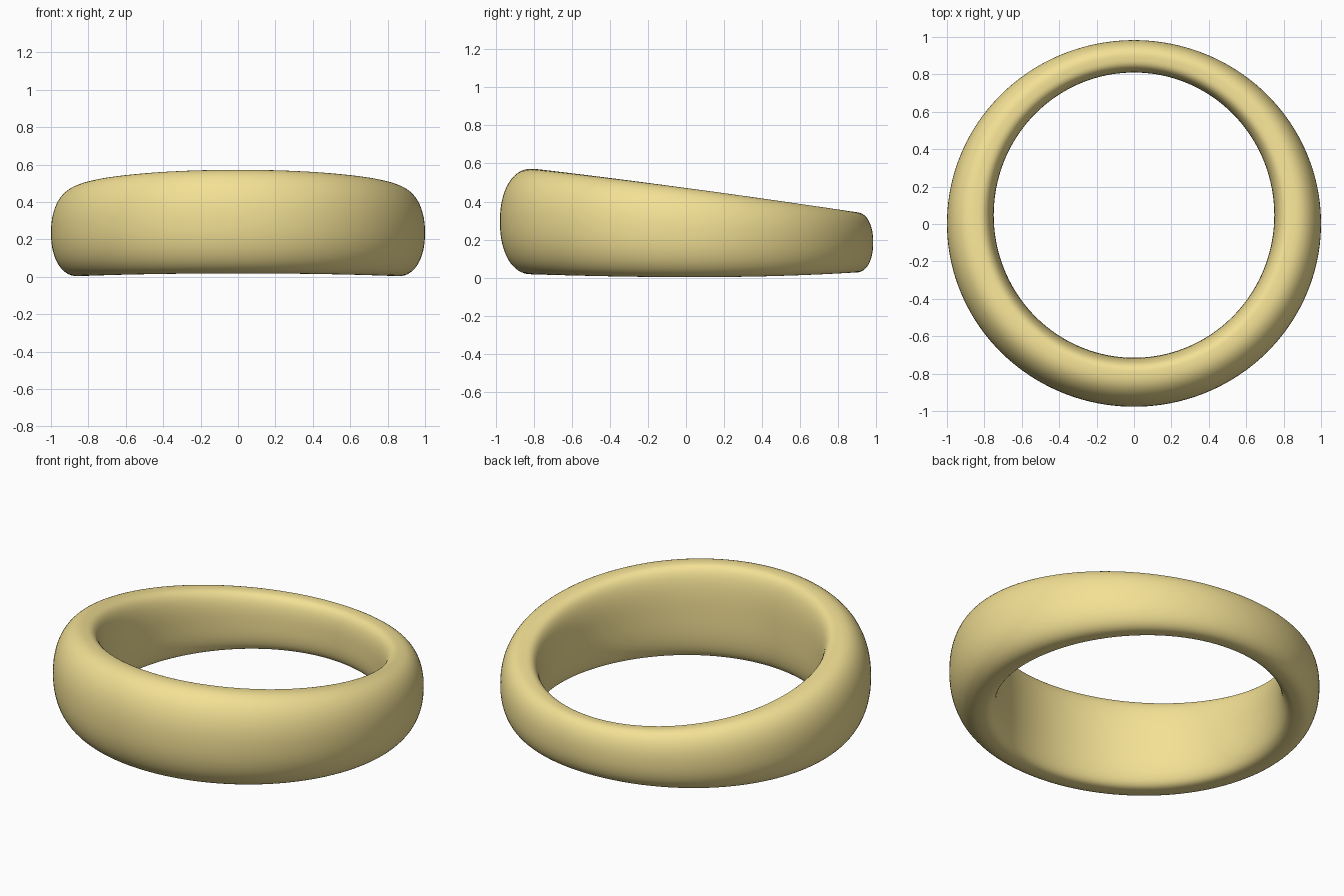
import bpy, bmesh, math

if "Cube" in bpy.data.objects:
    bpy.data.objects.remove(bpy.data.objects["Cube"])

SEG, SIDES = 160, 64


def power(v, p):
    return math.copysign(abs(v) ** p, v)


def section(t):
    """Domed outside, flatter rounded inside; height and width change around the ring."""
    c, s = math.cos(t), math.sin(t)
    inner = (0.75 * c, 0.0475 + 0.7625 * s)
    outer = (c, 0.003 + 0.98 * s)
    crest = 0.43 + 0.06 * s
    y = inner[1] + (outer[1] - inner[1]) * crest
    top = 0.463 - 0.134 * y + 0.008 * c * c
    bottom = 0.003 + s * s * (0.02 + 0.005 * s)
    mid, half = (top + bottom) / 2, (top - bottom) / 2
    for j in range(SIDES):
        a = 2 * math.pi * j / SIDES
        ca, sa = math.cos(a), math.sin(a)
        if ca >= 0:
            u, v = crest + (1 - crest) * power(ca, 0.92), power(sa, 0.92)
        else:
            u, v = crest + crest * power(ca, 0.6), power(sa, 0.75)
        yield (inner[0] + (outer[0] - inner[0]) * u,
               inner[1] + (outer[1] - inner[1]) * u, mid + half * v)


# Tapered ring band: sweep the section round a closed loop
bm = bmesh.new()
rings = [[bm.verts.new(p) for p in section(2 * math.pi * i / SEG)] for i in range(SEG)]
for i in range(SEG):
    a, b = rings[i], rings[(i + 1) % SEG]
    for j in range(SIDES):
        k = (j + 1) % SIDES
        bm.faces.new((a[j], b[j], b[k], a[k])).smooth = True
bmesh.ops.recalc_face_normals(bm, faces=bm.faces)
mesh = bpy.data.meshes.new("ring_band")
bm.to_mesh(mesh)
bm.free()
band = bpy.data.objects.new("ring_band", mesh)
bpy.context.collection.objects.link(band)

# Pale gold
gold = bpy.data.materials.new("pale_gold")
gold.diffuse_color = (0.9, 0.75, 0.3, 1)
gold.use_nodes = True
gold.node_tree.nodes["Principled BSDF"].inputs["Base Color"].default_value = gold.diffuse_color
mesh.materials.append(gold)
